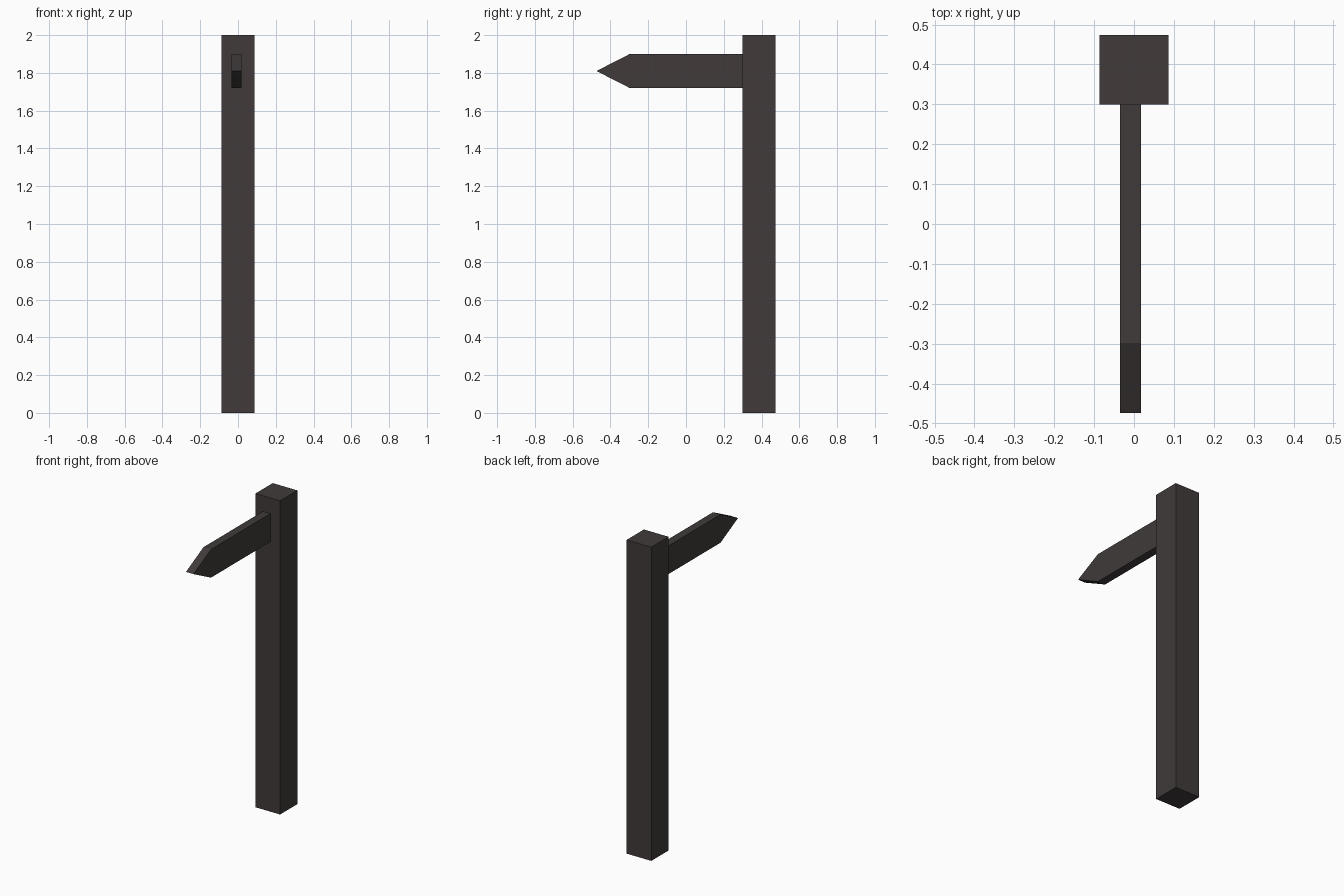
import bpy
import bmesh

cube = bpy.data.objects.get("Cube")
if cube:
    bpy.data.objects.remove(cube, do_unlink=True)

# Dark weathered wood
wood = bpy.data.materials.new("dark_wood")
wood.use_nodes = True
colour = (0.052, 0.043, 0.042, 1)
wood.diffuse_color = colour
bsdf = next(n for n in wood.node_tree.nodes if n.type == "BSDF_PRINCIPLED")
bsdf.inputs["Base Color"].default_value = colour
bsdf.inputs["Roughness"].default_value = 0.9


def extrude_profile(name, points, offset):
    """Extrude a flat outline along an offset into a closed solid."""
    bm = bmesh.new()
    face = bm.faces.new([bm.verts.new(p) for p in points])
    result = bmesh.ops.extrude_face_region(bm, geom=[face], use_keep_orig=True)
    moved = [v for v in result["geom"] if isinstance(v, bmesh.types.BMVert)]
    bmesh.ops.translate(bm, verts=moved, vec=offset)
    bmesh.ops.recalc_face_normals(bm, faces=bm.faces)
    mesh = bpy.data.meshes.new(name)
    bm.to_mesh(mesh)
    bm.free()
    mesh.materials.append(wood)
    obj = bpy.data.objects.new(name, mesh)
    bpy.context.collection.objects.link(obj)
    return obj


# Square upright post
half, front, back, height = 0.087, 0.3, 0.474, 2.0
extrude_profile("post",
                [(-half, front, 0), (half, front, 0), (half, back, 0), (-half, back, 0)],
                (0, 0, height))

# Pointed sign board reaching forward from the post
left, thickness = -0.035, 0.053
bottom, top, shoulder, tip = 1.72, 1.9, -0.298, -0.474
outline = [(front, bottom), (front, top), (shoulder, top),
           (tip, (bottom + top) / 2), (shoulder, bottom)]
extrude_profile("sign_board", [(left, y, z) for y, z in outline], (thickness, 0, 0))
